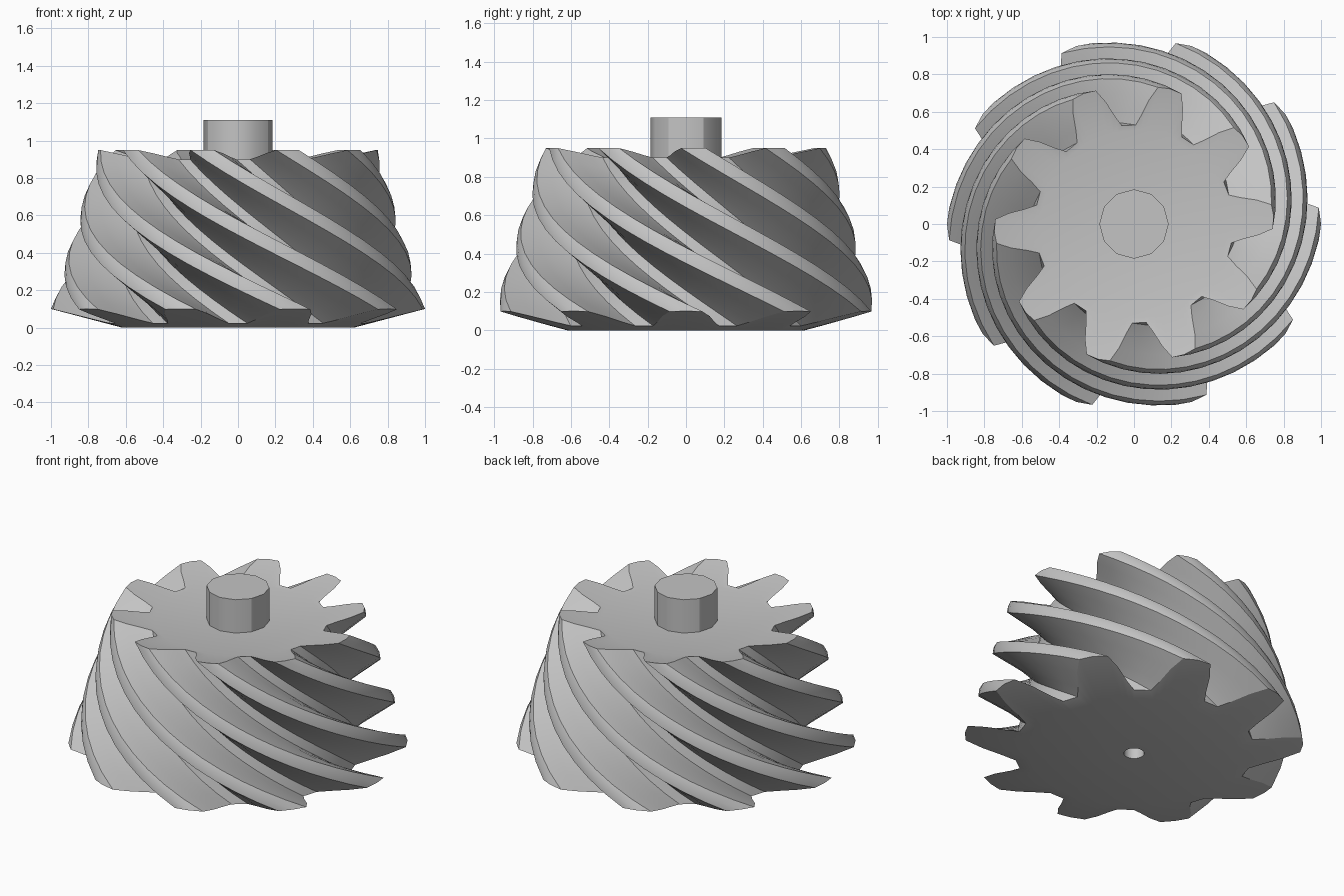
import bpy, bmesh, math

cube = bpy.data.objects.get("Cube")
if cube:
    bpy.data.objects.remove(cube, do_unlink=True)

TEETH = 10
STEPS = 14
TWIST = math.radians(105)
TOP_CENTRE = math.radians(3)
GROW = 1.337  # bottom size relative to top size

grey = bpy.data.materials.new("steel_grey")
grey.use_nodes = True
colour = (0.55, 0.55, 0.55, 1)
grey.diffuse_color = colour
grey.node_tree.nodes["Principled BSDF"].inputs["Base Color"].default_value = colour

# Half a tooth outline at the top: angle from tooth centre, radius
half = [(14, 0.53), (11, 0.585), (8, 0.67), (5, 0.742)]
tooth = [(-a, r) for a, r in half] + [(0, 0.748)] + [(a, r) for a, r in reversed(half)]
outline = [(math.radians(a) + math.tau * k / TEETH, r)
           for k in range(TEETH) for a, r in tooth]


def polar(bm, radius, angle, z):
    return bm.verts.new((radius * math.cos(angle), radius * math.sin(angle), z))


def bridge(bm, lower, upper):
    n = len(lower)
    for i in range(n):
        j = (i + 1) % n
        bm.faces.new((lower[i], lower[j], upper[j], upper[i]))


def finish(bm, name):
    bmesh.ops.recalc_face_normals(bm, faces=bm.faces[:])
    mesh = bpy.data.meshes.new(name)
    bm.to_mesh(mesh)
    bm.free()
    mesh.materials.append(grey)
    obj = bpy.data.objects.new(name, mesh)
    bpy.context.collection.objects.link(obj)
    bpy.ops.object.select_all(action="DESELECT")
    obj.select_set(True)
    bpy.context.view_layer.objects.active = obj
    bpy.ops.object.shade_smooth_by_angle(angle=math.radians(30))
    return obj


# Gear body: twisted, tapering teeth with conical end faces
bm = bmesh.new()


def circle(radius, z):
    return [polar(bm, radius, a + TOP_CENTRE, z) for a, r in outline]


rings = [circle(0.06, 0.6), circle(0.06, 0), circle(0.62, 0)]
for s in range(STEPS + 1):
    t = s / STEPS
    scale = GROW + (1 - GROW) * t
    ring = []
    for a, r in outline:
        z_low = 0.1 * (r * GROW - 0.62) / 0.38
        z_high = 0.9 + 0.05 * (r - 0.53) / 0.215
        ring.append(polar(bm, r * scale, a + TOP_CENTRE + TWIST * (1 - t),
                          z_low + (z_high - z_low) * t))
    # Turn the end ring by whole teeth so that it lines up with the bottom circle
    if s == 0:
        shift = 3 * len(tooth)
        bridge(bm, rings[-1], ring[-shift:] + ring[:-shift])
        rings_body = [ring]
    else:
        rings_body.append(ring)
top_rim = circle(0.5, 0.893)
for group in (rings, rings_body + [top_rim]):
    for lower, upper in zip(group, group[1:]):
        bridge(bm, lower, upper)
bm.faces.new(top_rim)
bm.faces.new(rings[0])
finish(bm, "gear_body")

# Shaft stub on top
bm = bmesh.new()
bmesh.ops.create_cone(bm, cap_ends=True, segments=12, radius1=0.185, radius2=0.185, depth=0.26)
bmesh.ops.translate(bm, verts=bm.verts[:], vec=(0, 0, 0.98))
finish(bm, "shaft")
